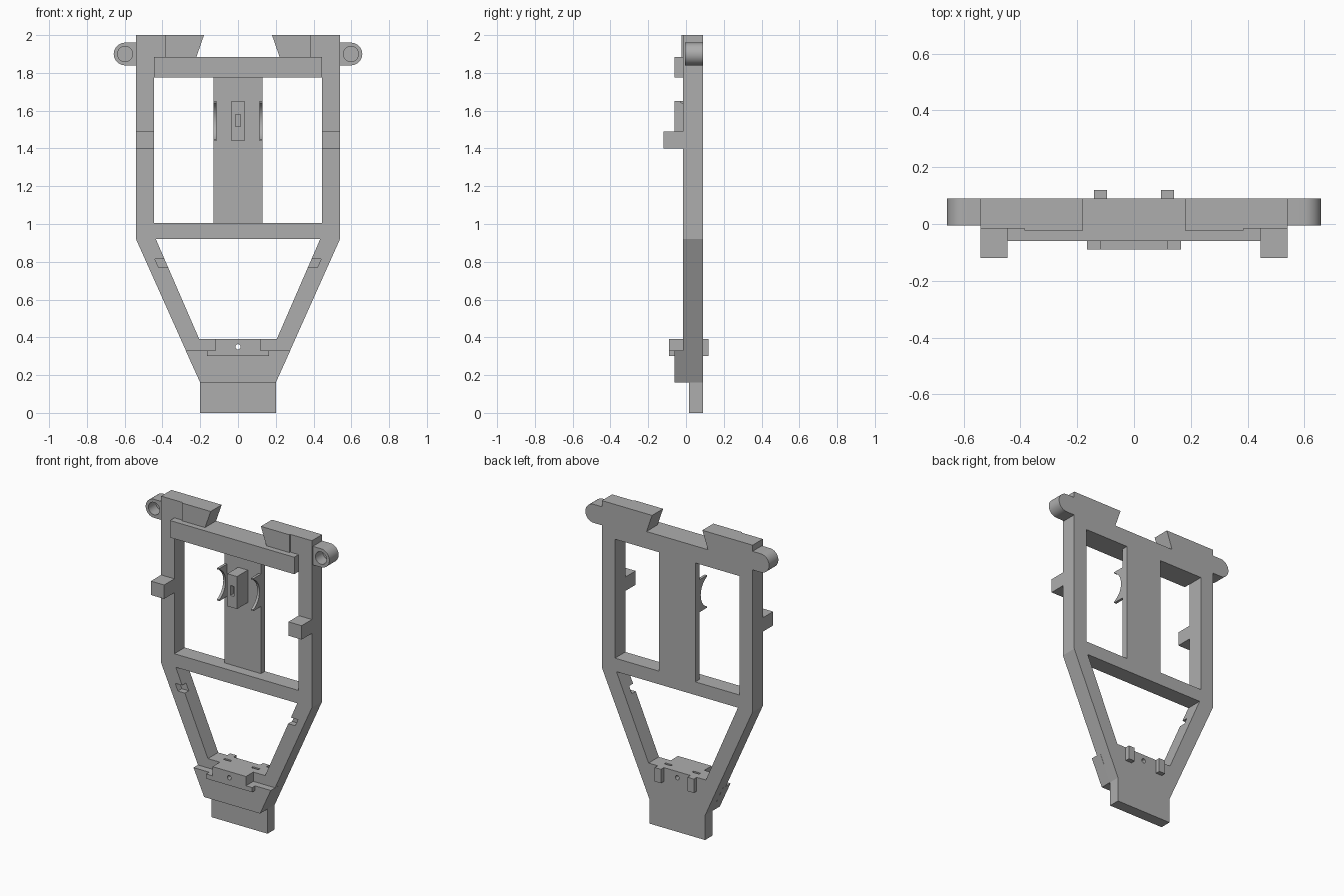
import bpy
import bmesh
from math import cos, sin, pi
from mathutils import Vector

cube = bpy.data.objects.get("Cube")
if cube:
    bpy.data.objects.remove(cube)

GREY = (0.42, 0.42, 0.42, 1)
mat = bpy.data.materials.new("plain grey")
mat.use_nodes = True
mat.diffuse_color = GREY
mat.node_tree.nodes["Principled BSDF"].inputs["Base Color"].default_value = GREY

FRONT, BACK = -0.015, 0.09


def prism(name, outline, start, depth_end, axis="y"):
    """Extrude an outline: (x, z) along y, (x, y) along z, or (y, z) along x."""
    place = {"y": lambda a, b, t: (a, t, b),
             "z": lambda a, b, t: (a, b, t),
             "x": lambda a, b, t: (t, a, b)}[axis]
    bm = bmesh.new()
    face = bm.faces.new([bm.verts.new(place(a, b, start)) for a, b in outline])
    top = bmesh.ops.extrude_face_region(bm, geom=[face])
    moved = [v for v in top["geom"] if isinstance(v, bmesh.types.BMVert)]
    shift = Vector(place(0, 0, depth_end)) - Vector(place(0, 0, start))
    bmesh.ops.translate(bm, verts=moved, vec=shift)
    bmesh.ops.recalc_face_normals(bm, faces=bm.faces)
    mesh = bpy.data.meshes.new(name)
    bm.to_mesh(mesh)
    bm.free()
    mesh.materials.append(mat)
    obj = bpy.data.objects.new(name, mesh)
    bpy.context.collection.objects.link(obj)
    return obj


def box(name, x0, x1, y0, y1, z0, z1):
    return prism(name, [(x0, z0), (x1, z0), (x1, z1), (x0, z1)], y0, y1)


def arc(cx, cz, r, a0, a1, n=16):
    return [(cx + r * cos(a0 + (a1 - a0) * i / n),
             cz + r * sin(a0 + (a1 - a0) * i / n)) for i in range(n + 1)]


def disc(cx, cz, r, n=32):
    return arc(cx, cz, r, 0, 2 * pi, n)[:-1]


def mirrored(half):
    return half + [(-x, z) for x, z in reversed(half)]


def flip(outline, s):
    return [(s * x, z) for x, z in outline]


def combine(obj, tool, operation="DIFFERENCE"):
    mod = obj.modifiers.new("shape", "BOOLEAN")
    mod.operation = operation
    mod.solver = "EXACT"
    mod.object = tool
    bpy.context.view_layer.objects.active = obj
    bpy.ops.object.modifier_apply(modifier=mod.name)
    bpy.data.objects.remove(tool)


def smooth(obj):
    bpy.ops.object.select_all(action="DESELECT")
    obj.select_set(True)
    bpy.context.view_layer.objects.active = obj
    bpy.ops.object.shade_smooth_by_angle(angle=0.5)


# Main frame with dovetail notch in the top edge
frame = prism("frame", mirrored([(0.2, 0), (0.2, 0.16), (0.54, 0.92), (0.54, 2),
                                 (0.18, 2), (0.22, 1.885)]), FRONT, BACK)
combine(frame, box("window_cutter", -0.445, 0.445, -0.2, 0.2, 1.005, 1.775))
combine(frame, prism("lower_cutter", mirrored([(0.205, 0.39), (0.435, 0.92)]), -0.2, 0.2))
combine(frame, box("foot_cutter", -0.3, 0.3, -0.2, 0.017, -0.1, 0.16))
combine(frame, prism("hole_cutter", disc(0, 0.35, 0.014), -0.2, 0.2))
for s in (1, -1):
    notch = [(0.35, 0.77), (0.42, 0.77), (0.44, 0.815), (0.35, 0.815)]
    combine(frame, prism("notch_cutter", flip(notch, s), -0.1, 0.025))
    x = s * 0.1
    combine(frame, box("slot_cutter", x - 0.025, x + 0.025, 0.03, 0.045, 0.35, 0.45))

# Recessed centre bar and its clip
box("centre_bar", -0.13, 0.13, 0.05, BACK, 1.005, 1.775)
clip = box("clip_block", -0.035, 0.035, -0.06, 0.05, 1.44, 1.65)
combine(clip, box("clip_slot_cutter", -0.013, 0.013, -0.1, -0.03, 1.515, 1.58))

# Top rail and thin pads beside the dovetail
box("top_rail", -0.445, 0.445, -0.06, FRONT, 1.775, 1.885)

# Lower lip, stepped block and its pin hole
prism("lower_lip", mirrored([(0.2, 0.16), (0.277, 0.33)]), -0.06, 0.017)
block = prism("stepped_block", mirrored([(0.165, 0.30), (0.165, 0.33),
                                         (0.12, 0.33), (0.12, 0.39)]), -0.09, FRONT)
combine(block, prism("pin_cutter", disc(0, 0.35, 0.014), -0.2, 0.2))

for s, side in ((1, "left"), (-1, "right")):
    pad = [(0.18, 2), (0.22, 1.885), (0.385, 1.885), (0.385, 2)]
    prism(side + "_top_pad", flip(pad, s), -0.023, FRONT)

    # Curved clip arms with a concave front edge
    arm = [(0.05, 1.44), (0.05, 1.65), (-0.03, 1.65)]
    arm += arc(-0.07, 1.545, 0.105, pi * 0.37, -pi * 0.37) + [(-0.03, 1.44)]
    smooth(prism(side + "_clip_arm", arm, s * 0.113, s * 0.13, "x"))

    # Round ear with a blind socket
    ear = [(0.54, 1.84)] + arc(0.598, 1.9, 0.06, -pi / 2, pi / 2, 24) + [(0.54, 1.96)]
    lug = prism(side + "_ear", flip(ear, s), -0.005, BACK)
    combine(lug, prism("socket_cutter", flip(disc(0.598, 1.9, 0.04), s), -0.1, 0.07))
    smooth(lug)

    # Side bracket: solid block and flared tab with an eyelet
    inner, outer = sorted((s * 0.445, s * 0.54))
    box(side + "_bracket", inner, outer, -0.12, FRONT, 1.40, 1.49)
    under = arc(0.585, 1.40, 0.045, pi, pi / 2, 10)
    tab = prism(side + "_bracket_tab",
                flip(under + arc(0.61, 1.4675, 0.0225, -pi / 2, pi / 2) + [(0.54, 1.49)], s),
                -0.13, 0)
    flare = arc(0.58, FRONT, 0.03, pi / 2 * 3, pi, 10)
    lower = arc(0.58, -0.113, 0.04, pi, pi / 2, 10)
    plan = lower + [(0.65, -0.073), (0.65, -0.045)] + flare
    combine(tab, prism("flare_cutter", flip(plan, s), 1.3, 1.6, "z"), "INTERSECT")
    combine(tab, prism("eyelet_cutter", flip(disc(0.61, 1.4675, 0.01, 16), s), -0.2, 0.1))
    smooth(tab)

    # Rear pegs
    low, high = sorted((s * 0.095, s * 0.14))
    box(side + "_rear_peg", low, high, BACK - 0.01, 0.12, 0.30, 0.39)
